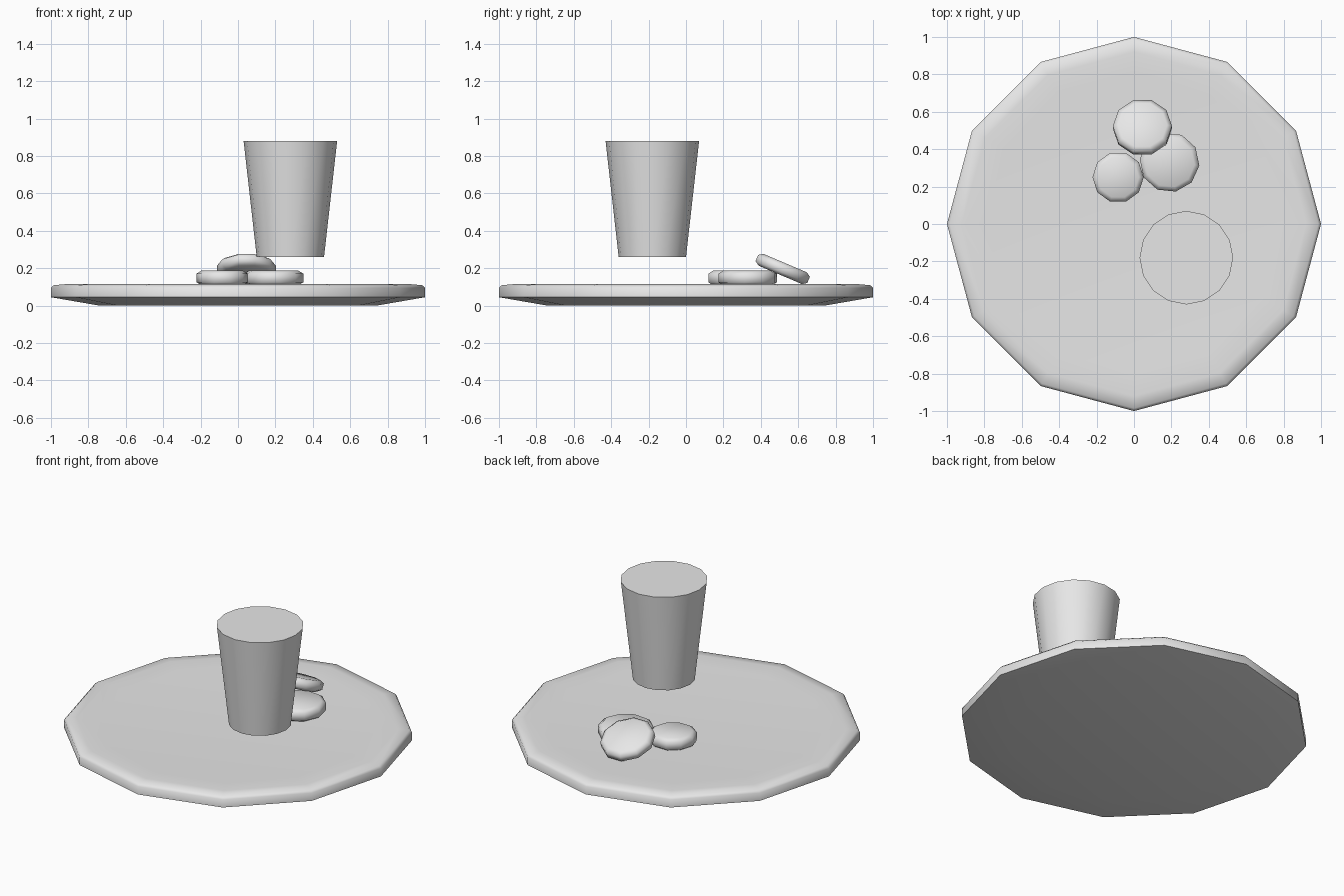
import bpy
import math

cube = bpy.data.objects.get("Cube")
if cube:
    bpy.data.objects.remove(cube, do_unlink=True)

grey = bpy.data.materials.new("light_grey")
grey.use_nodes = True
grey.diffuse_color = (0.8, 0.8, 0.8, 1)
grey.node_tree.nodes["Principled BSDF"].inputs["Base Color"].default_value = (0.8, 0.8, 0.8, 1)


def lathe(name, profile, sides, location, tilt=0, turn=0, smooth=60):
    """Spin a bottom-to-top (radius, height) profile and cap both ends."""
    verts, faces = [], []
    for r, z in profile:
        for i in range(sides):
            a = math.tau * i / sides + math.radians(turn)
            verts.append((r * math.cos(a), r * math.sin(a), z))
    for k in range(len(profile) - 1):
        for i in range(sides):
            j = (i + 1) % sides
            low, high = k * sides, (k + 1) * sides
            faces.append((low + i, low + j, high + j, high + i))
    faces.append(tuple(reversed(range(sides))))
    faces.append(tuple(range(len(verts) - sides, len(verts))))
    mesh = bpy.data.meshes.new(name)
    mesh.from_pydata(verts, [], faces)
    mesh.materials.append(grey)
    obj = bpy.data.objects.new(name, mesh)
    bpy.context.collection.objects.link(obj)
    obj.location = location
    obj.rotation_euler.x = math.radians(tilt)
    bpy.ops.object.select_all(action='DESELECT')
    obj.select_set(True)
    bpy.context.view_layer.objects.active = obj
    bpy.ops.object.shade_smooth_by_angle(angle=math.radians(smooth))
    return obj


def cookie(name, r, half, location, tilt=0, turn=0):
    """Round biscuit with softened upper and lower rims."""
    edge = half - 0.016
    profile = [(r - 0.026, -half), (r, -edge), (r, edge), (r - 0.026, half)]
    lathe(name, profile, 10, location, tilt, turn)


# Plate with a sloped underside, rounded lip and very shallow dish
lathe("plate", [(0.74, 0), (1, 0.045), (1, 0.095), (0.985, 0.109),
                (0.92, 0.115), (0.8, 0.109)], 12, (0, 0, 0))

# Solid tapered cup, hovering above the plate
lathe("cup", [(0.18, 0.26), (0.25, 0.88)], 16, (0.28, -0.18, 0))

# Two biscuits lying flat, and a third leaning on them
cookie("left_cookie", 0.16, 0.039, (0.19, 0.33, 0.148), turn=-6)
cookie("right_cookie", 0.137, 0.039, (-0.085, 0.25, 0.148))
cookie("leaning_cookie", 0.158, 0.034, (0.045, 0.517, 0.196), tilt=-23)
